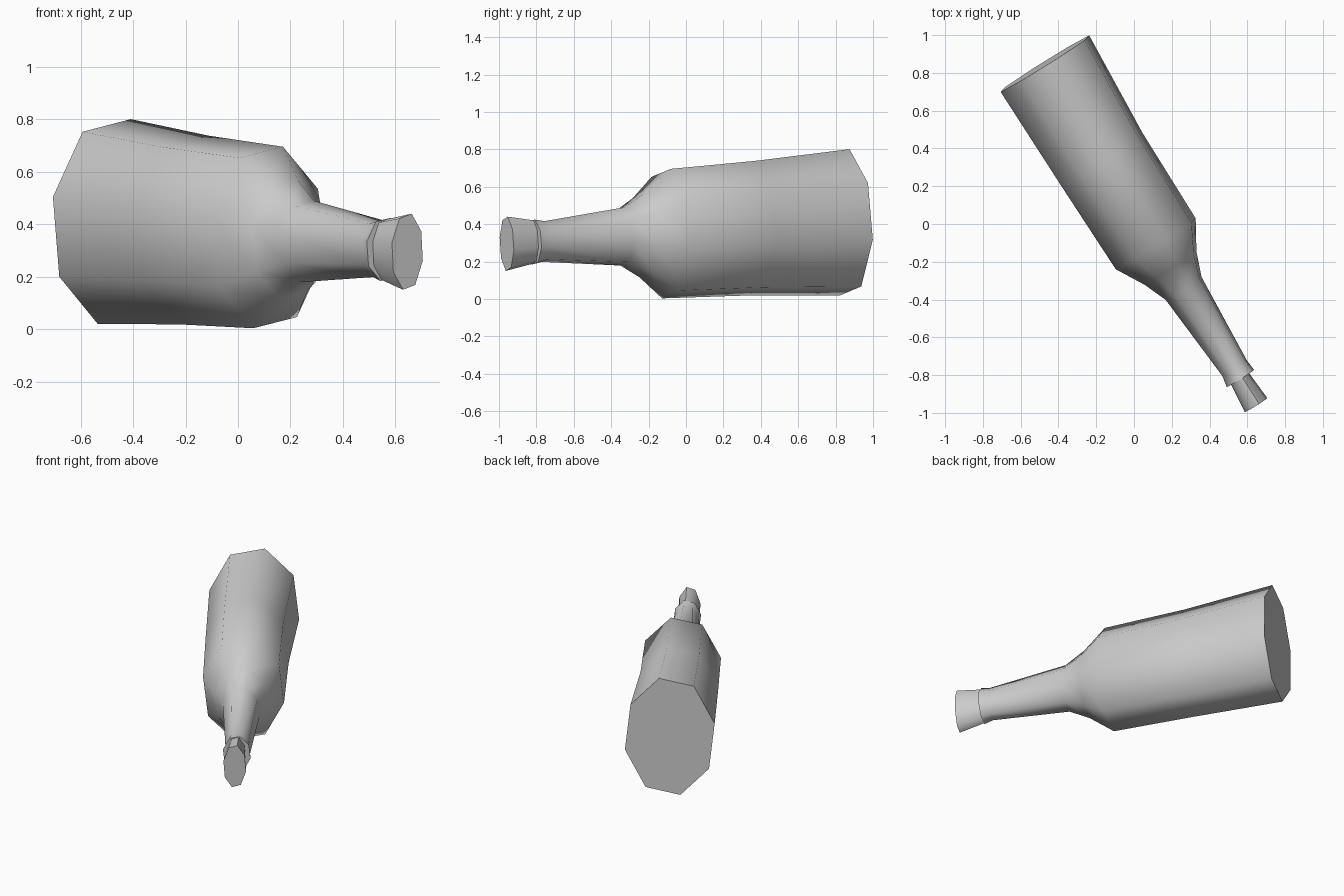
import bpy, bmesh, math
from mathutils import Vector

cube = bpy.data.objects.get("Cube")
if cube:
    bpy.data.objects.remove(cube, do_unlink=True)

SIDES = 8
TURN = math.radians(76.5)
FORWARD = Vector((0.53, -0.848, 0.0))   # base to mouth
ACROSS = Vector((0.848, 0.53, 0.0))     # sideways through the bottle

grey = bpy.data.materials.new("plain grey")
grey.use_nodes = True
colour = (0.6, 0.6, 0.6, 1.0)
grey.diffuse_color = colour
grey.node_tree.nodes["Principled BSDF"].inputs["Base Color"].default_value = colour


def ring_points(along, side, wide, tall):
    """Oval ring square to the gently sloping axis."""
    height = 0.41 - 0.054 * (along + 0.97)
    for i in range(SIDES):
        a = TURN + i * math.tau / SIDES
        rise = tall * math.sin(a)
        p = FORWARD * (along + 0.03 * rise) + ACROSS * (side + wide * math.cos(a))
        p.z = height + rise
        yield p


def loft(name, rings):
    bm = bmesh.new()
    loops = [[bm.verts.new(p) for p in ring_points(*r)] for r in rings]
    for a, b in zip(loops, loops[1:]):
        for i in range(SIDES):
            j = (i + 1) % SIDES
            bm.faces.new((a[i], a[j], b[j], b[i]))
    bm.faces.new(loops[0])
    bm.faces.new(loops[-1])
    bmesh.ops.recalc_face_normals(bm, faces=bm.faces)
    mesh = bpy.data.meshes.new(name)
    bm.to_mesh(mesh)
    bm.free()
    mesh.materials.append(grey)
    obj = bpy.data.objects.new(name, mesh)
    bpy.context.collection.objects.link(obj)
    bpy.ops.object.select_all(action='DESELECT')
    obj.select_set(True)
    bpy.context.view_layer.objects.active = obj
    bpy.ops.object.shade_smooth_by_angle(angle=math.radians(62))
    return obj


# Body, shoulder, neck and lip: distance along, side offset, half width, half height
loft("bottle", [
    (-0.97, 0.050, 0.286, 0.402),
    (-0.38, 0.037, 0.264, 0.370),
    (0.15, 0.042, 0.258, 0.356),
    (0.30, 0.040, 0.168, 0.232),
    (0.428, 0.042, 0.116, 0.160),
    (0.93, 0.047, 0.079, 0.112),
    (0.992, 0.044, 0.088, 0.124),
])

# Flared stopper seated in the mouth
loft("stopper", [
    (0.97, 0.042, 0.056, 0.116),
    (1.155, 0.040, 0.072, 0.149),
])
